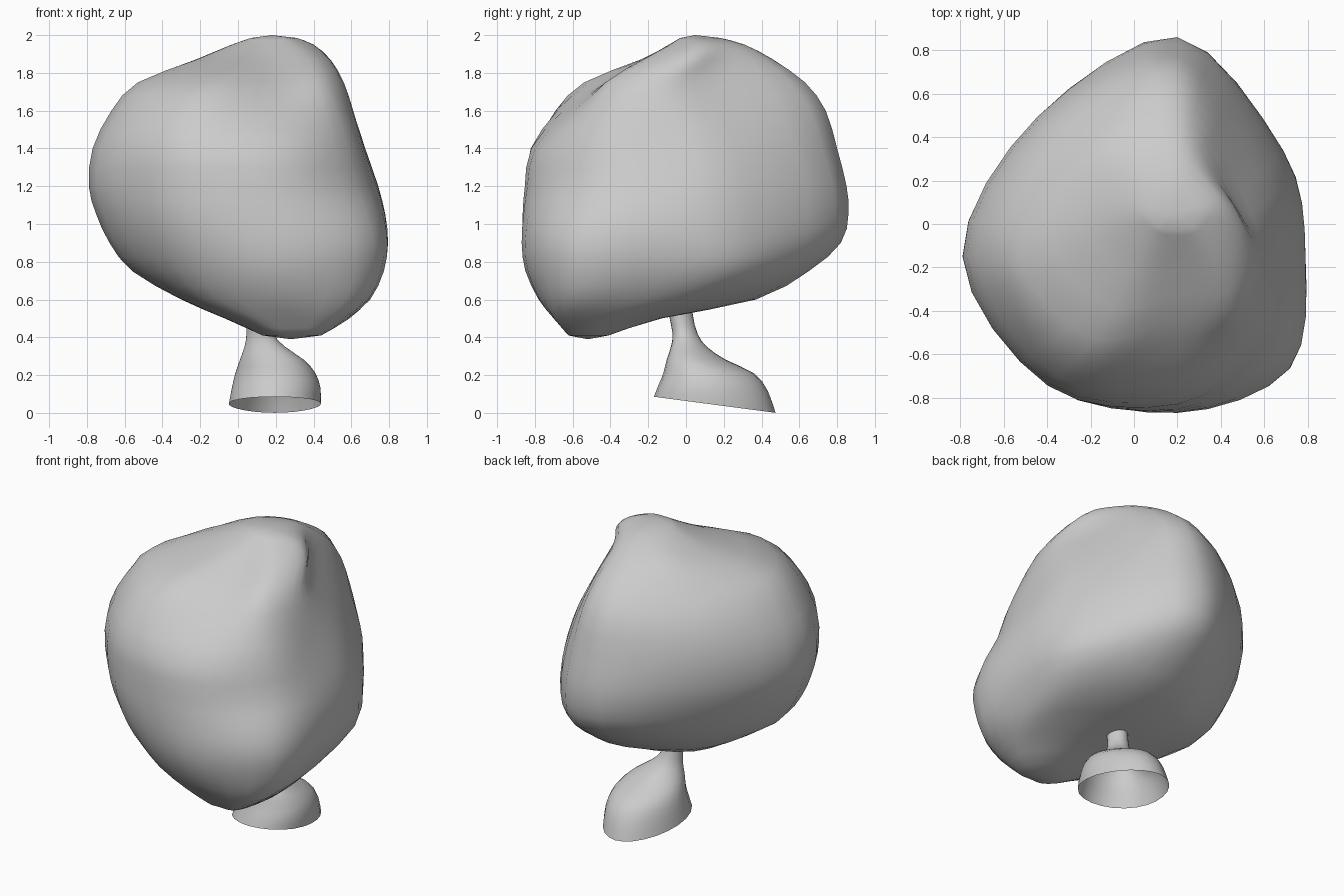
import bpy, bmesh
from math import cos, sin, pi
from mathutils import Vector


def blend(a, b, c, d, t):
    # Catmull-Rom curve between b and c
    return 0.5 * (2 * b + (c - a) * t + (2 * a - 5 * b + 4 * c - d) * t * t
                  + (3 * b - a - 3 * c + d) * t ** 3)


def loft(name, rings, around, up, tips=None):
    # Smooth skin through closed rings; optional (bottom, top) tip points
    fine = []
    for r in rings:
        n = len(r)
        fine.append([blend(r[i - 1], r[i], r[(i + 1) % n], r[(i + 2) % n], k / around)
                     for i in range(n) for k in range(around)])
    rows, last = [], len(fine) - 1
    for i in range(last):
        a, b, c, d = fine[max(i - 1, 0)], fine[i], fine[i + 1], fine[min(i + 2, last)]
        for k in range(up):
            rows.append([blend(*p, k / up) for p in zip(a, b, c, d)])
    rows.append(fine[-1])
    bm = bmesh.new()
    vs = [[bm.verts.new(p) for p in row] for row in rows]
    n = len(vs[0])
    for lo, hi in zip(vs, vs[1:]):
        for j in range(n):
            k = (j + 1) % n
            bm.faces.new((lo[j], lo[k], hi[k], hi[j]))
    if tips:
        bottom, top = (bm.verts.new(p) for p in tips)
        for j in range(n):
            k = (j + 1) % n
            bm.faces.new((vs[0][k], vs[0][j], bottom))
            bm.faces.new((vs[-1][j], vs[-1][k], top))
    me = bpy.data.meshes.new(name)
    bm.to_mesh(me)
    bm.free()
    for p in me.polygons:
        p.use_smooth = True
    ob = bpy.data.objects.new(name, me)
    bpy.context.collection.objects.link(ob)
    return ob


# Canopy: level z, centre x, y, then radii toward E, NE, N, NW, W, SW, S, SE
levels = [
    (0.41, 0.30, -0.52, .14, .12, .11, .13, .17, .13, .10, .13),
    (0.50, 0.28, -0.42, .31, .28, .29, .30, .35, .33, .28, .34),
    (0.60, 0.22, -0.22, .46, .50, .59, .60, .52, .57, .56, .61),
    (0.75, 0.20, -0.15, .56, .66, .80, .73, .76, .72, .70, .72),
    (0.90, 0.20, -0.15, .59, .69, .97, .82, .88, .79, .72, .73),
    (1.05, 0.20, -0.15, .58, .68, 1.01, .88, .95, .83, .71, .68),
    (1.20, 0.20, -0.15, .54, .65, 1.0, .91, .99, .84, .69, .60),
    (1.40, 0.20, -0.15, .47, .58, .95, .90, .97, .83, .65, .54),
    (1.60, 0.20, -0.15, .41, .47, .89, .83, .87, .72, .47, .45),
    (1.75, 0.20, -0.15, .36, .38, .78, .71, .73, .54, .28, .36),
    (1.87, 0.20, 0.00, .29, .27, .46, .48, .42, .32, .22, .30),
    (1.95, 0.20, 0.06, .20, .19, .25, .26, .23, .18, .15, .18),
    (1.985, 0.19, 0.05, .12, .11, .13, .13, .12, .10, .08, .10),
]
rings = [[Vector((x + r * cos(i * pi / 4), y + r * sin(i * pi / 4), z))
          for i, r in enumerate(radii)] for z, x, y, *radii in levels]
loft("canopy", rings, 4, 2, ((0.28, -0.52, 0.39), (0.18, 0.05, 2.0)))

# Trunk: centre x, y, z, half widths x, y, and tilt (flared foot, open below)
trunk = [
    (.195, .152, .043, .243, .322, -.132),
    (.202, .142, .13, .235, .290, -.04),
    (.198, .12, .21, .212, .24, 0),
    (.180, .055, .28, .170, .158, 0),
    (.142, .015, .35, .108, .095, 0),
    (.115, -.005, .42, .070, .066, 0),
    (.105, -.027, .52, .065, .063, 0),
    (.100, -.035, .64, .065, .063, 0),
]
# The foot is a little wider at the front than at the back
rings = [[Vector((x + a * cos(t) * (1 - .13 * sin(t)), y + b * sin(t), z + tilt * b * sin(t)))
          for t in [i * pi / 6 for i in range(12)]]
         for x, y, z, a, b, tilt in trunk]
loft("trunk", rings, 2, 2)
